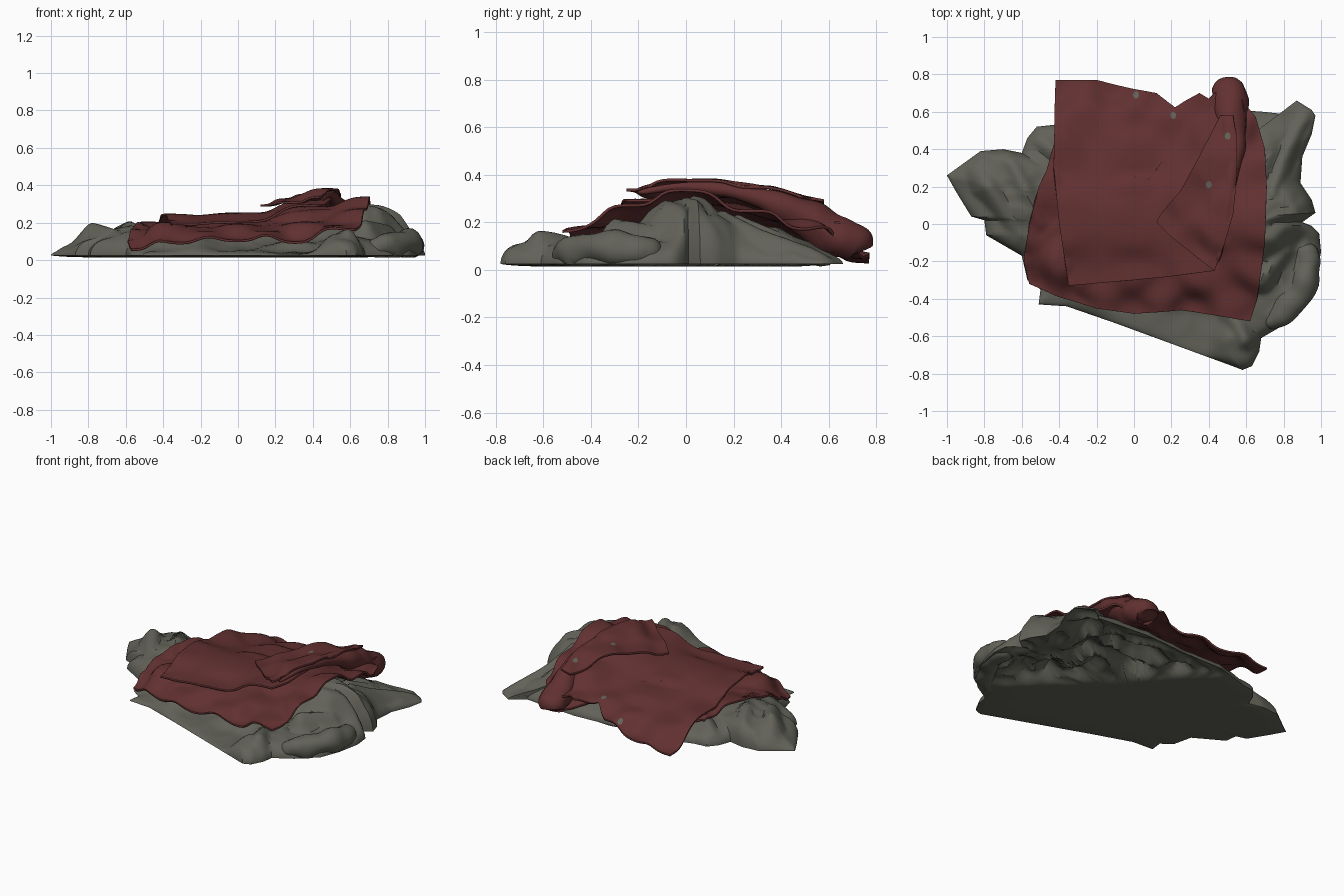
import bpy, math
from mathutils import Vector, noise
from mathutils.bvhtree import BVHTree

if "Cube" in bpy.data.objects:
    bpy.data.objects.remove(bpy.data.objects["Cube"])


def material(name, rgb):
    m = bpy.data.materials.new(name)
    m.diffuse_color = (*rgb, 1)
    m.use_nodes = True
    m.node_tree.nodes["Principled BSDF"].inputs["Base Color"].default_value = m.diffuse_color
    return m


GREY = material("warm grey cloth", (0.122, 0.122, 0.1))
RED = material("dark red cloth", (0.122, 0.03, 0.03))
layers = []          # surfaces already laid down; later cloth rests on them


def finish(name, verts, faces, mat, thick=0.0):
    me = bpy.data.meshes.new(name)
    me.from_pydata(verts, [], faces)
    me.materials.append(mat)
    ob = bpy.data.objects.new(name, me)
    bpy.context.collection.objects.link(ob)
    for o in bpy.context.selected_objects:
        o.select_set(False)
    ob.select_set(True)
    bpy.context.view_layer.objects.active = ob
    bpy.ops.object.shade_smooth_by_angle(angle=math.radians(40))
    if thick:
        mod = ob.modifiers.new("cloth thickness", 'SOLIDIFY')
        mod.thickness = thick
        mod.offset = 0
    layers.append(BVHTree.FromPolygons([Vector(v) for v in verts], faces))
    return ob


def resample(outline, n):
    """Even points along a closed outline, keeping its corners."""
    pts = [Vector(p) for p in outline]
    total = sum((pts[i] - pts[i - 1]).length for i in range(len(pts)))
    out = []
    for i, a in enumerate(pts):
        b = pts[(i + 1) % len(pts)]
        k = max(1, round(n * (b - a).length / total))
        out += [a.lerp(b, j / k) for j in range(k)]
    return out


def blend(anchors, x, y):
    """Smooth height through scattered (x, y, z) anchors."""
    sw = sz = 0.0
    for ax, ay, az in anchors:
        w = 1 / ((x - ax) ** 2 + (y - ay) ** 2 + 0.004) ** 2
        sw += w
        sz += w * az
    return sz / sw


def crease(x, y, scale, seed):
    return 0.5 - 1.6 * abs(noise.noise(Vector((x * scale, y * scale, seed))))


def rest(x, y):
    """Top of everything already laid at x, y."""
    top = 0.0
    for t in layers:
        hit = t.ray_cast(Vector((x, y, 2)), Vector((0, 0, -1)))[0]
        if hit:
            top = max(top, hit.z)
    return top


def rings(outline, centre, height, count, n=170):
    """Concentric mesh filling an outline; height(x, y, t) gives z."""
    rim = resample(outline, n)
    n = len(rim)
    c = Vector(centre)
    verts = [(c.x, c.y, height(c.x, c.y, 0))]
    for k in range(1, count + 1):
        t = math.sin(k / count * math.pi / 2)
        for p in rim:
            q = c.lerp(p, t)
            verts.append((q.x, q.y, height(q.x, q.y, t)))
    faces = [(0, 1 + i, 1 + (i + 1) % n) for i in range(n)]
    for k in range(count - 1):
        a, b = 1 + k * n, 1 + (k + 1) * n
        faces += [(a + i, b + i, b + (i + 1) % n, a + (i + 1) % n) for i in range(n)]
    return verts, faces


def tube(name, path, mat, sides=16, steps=10, lump=0.25):
    """Rolled cloth fold along (x, y, z, radius) points."""
    p = [Vector(q) for q in path]
    p = [2 * p[0] - p[1]] + p + [2 * p[-1] - p[-2]]
    line = []
    for i in range(1, len(p) - 2):
        a, b, c, d = p[i - 1:i + 3]
        for j in range(steps + (i == len(p) - 3)):
            t = j / steps
            line.append(0.5 * (2 * b + (c - a) * t + (2 * a - 5 * b + 4 * c - d) * t * t
                               + (3 * b - a - 3 * c + d) * t ** 3))
    verts, faces = [], []
    m = len(line)
    for i, q in enumerate(line):
        tan = (line[min(i + 1, m - 1)] - line[max(i - 1, 0)]).to_3d().normalized()
        side = Vector((-tan.y, tan.x, 0)).normalized()
        up = tan.cross(side)
        r = q[3] * (0.5, 0.85, 1)[min(i, m - 1 - i, 2)]
        for s in range(sides):
            a = 2 * math.pi * s / sides
            d = side * math.cos(a) + up * math.sin(a)
            v = q.to_3d() + d * r
            v += d * r * lump * noise.noise(v * 9)
            verts.append((v.x, v.y, max(v.z, 0.015)))
    for i in range(m - 1):
        for s in range(sides):
            e = (s + 1) % sides
            faces.append((i * sides + s, i * sides + e, (i + 1) * sides + e, (i + 1) * sides + s))
    faces += [tuple(reversed(range(sides))), tuple(range((m - 1) * sides, m * sides))]
    finish(name, verts, faces, mat)


# Grey cloth heap: crumpled top, flat front underside, bunched back underside
heap_outline = [(-1, .26), (-.95, .17), (-.87, .04), (-.8, .02), (-.79, -.06), (-.6, -.17),
                (-.57, -.3), (-.5, -.35), (-.51, -.43), (-.36, -.44), (-.1, -.53), (.2, -.64),
                (.5, -.75), (.58, -.78), (.63, -.76), (.67, -.68), (.68, -.61), (.8, -.54),
                (.92, -.43), (.97, -.3), (1, -.15), (.99, -.05), (.95, -.01), (.9, .01),
                (.97, .06), (.95, .13), (.89, .22), (.9, .36), (.95, .48), (.97, .58),
                (.95, .61), (.87, .66), (.78, .59), (.69, .6), (.55, .61), (.4, .62), (.1, .6),
                (-.2, .6), (-.43, .53), (-.52, .52), (-.57, .46), (-.6, .38), (-.7, .4), (-.82, .39)]
heap_heights = [(0, 0, .19), (-.3, -.2, .15), (.4, 0, .24), (.7, .02, .29), (.8, .08, .25),
                (.3, -.5, .04), (0, -.48, .05), (.58, -.64, .14), (.75, -.4, .12), (.92, -.2, .13),
                (.85, .4, .11), (.9, .6, .07), (.5, .5, .1), (0, .5, .09), (-.45, .45, .11),
                (-.6, .1, .17), (-.75, .25, .17), (-.9, .25, .1), (-1, .26, .06),
                (-.45, -.4, .05), (-.7, 0, .13), (.3, -.35, .1), (.3, -.62, .035), (.68, .3, .18)]
# Folds as (x, y, height, width) paths
heap_folds = [[(.6, -.72, .1, .06), (.6, -.62, .2, .09), (.5, -.42, .12, .09)],
              [(.7, -.55, .13, .09), (.84, -.42, .165, .1), (.92, -.24, .18, .1), (.92, -.1, .15, .09)],
              [(.68, -.3, .22, .09), (.8, -.14, .2, .09)],
              [(.64, .0, .31, .09), (.76, .04, .31, .1), (.86, .06, .3, .09), (.93, .07, .25, .06)],
              [(.93, .6, .09, .06), (.83, .4, .16, .08), (.74, .16, .27, .1)],
              [(.72, .58, .09, .05), (.73, .38, .17, .07), (.66, .22, .24, .09)],
              [(-.84, .3, .16, .09), (-.78, .2, .21, .1), (-.66, .02, .17, .1), (-.58, -.1, .13, .09)],
              [(-.66, .34, .18, .09), (-.58, .18, .21, .09), (-.5, 0, .17, .09)],
              [(-.52, .46, .14, .08), (-.42, .38, .15, .08), (-.25, .3, .15, .08)]]


def fold_height(x, y):
    best = 0.0
    p = Vector((x, y))
    for path in heap_folds:
        for a, b in zip(path, path[1:]):
            d = Vector((b[0] - a[0], b[1] - a[1]))
            f = max(0, min(1, (p - Vector(a[:2])).dot(d) / d.length_squared))
            dist = (p - Vector(a[:2]) - d * f).length
            z, w = a[2] + (b[2] - a[2]) * f, a[3] + (b[3] - a[3]) * f
            best = max(best, z * math.exp(-(dist / w) ** 2 * 0.8))
    return best


def heap_top(x, y, t):
    h = blend(heap_heights, x, y)
    h += 0.16 * h * crease(x, y, 5, 3.1) + 0.07 * h * crease(x, y, 9, 7.7)
    h = max(h, fold_height(x, y))
    return 0.025 + max(h - 0.025, 0.004) * math.sqrt(max(0, 1 - t ** 9))


def heap_under(x, y, t):
    back = max(0, min(1, (x + y - 0.28) * 9)) * (1 - t ** 8)
    bunch = 0.02 + 0.15 * abs(noise.noise(Vector((x * 6, y * 6, 1))))
    dip = 0.015 * math.exp(-((x - .15) ** 2 + (y - .55) ** 2) / 0.003)
    return max(0, 0.014 + back * bunch - dip) + 0.011 * t ** 12


verts, faces = rings(heap_outline, (0, 0), heap_top, 44, 260)
finish("grey_heap_top", verts, faces, GREY)
verts, faces = rings(heap_outline, (0, 0), heap_under, 30, 260)
finish("grey_heap_underside", verts, [f[::-1] for f in faces], GREY)

# Overhanging grey roll along the right edge
tube("grey_right_roll", [(.7, -.54, .065, .045), (.82, -.45, .08, .07), (.91, -.28, .085, .075),
                         (.92, -.1, .07, .055)], GREY, lump=0.35)


def sheet(name, outline, centre, anchors, gap, seed, wrinkle=0.007):
    """Red cloth layer draped over whatever lies beneath."""
    def z(x, y, t):
        h = blend(anchors, x, y) + wrinkle * crease(x, y, 3, seed)
        return max(h, rest(x, y) + gap, 0.022)
    v, f = rings(outline, centre, z, 26)
    finish(name, v, f, RED, 0.012)


# Lower red layer
sheet("red_lower_layer",
      [(-.43, .42), (-.47, .28), (-.51, .2), (-.56, 0), (-.59, -.2), (-.56, -.32), (-.4, -.39),
       (-.2, -.45), (0, -.48), (.25, -.46), (.45, -.49), (.62, -.52), (.66, -.4), (.7, -.1),
       (.71, .2), (.7, .4), (.65, .57), (.58, .66), (.5, .68), (.2, .5), (-.2, .47)], (.05, .05),
      [(-.56, -.3, .05), (-.58, -.15, .1), (-.57, 0, .17), (-.5, .2, .2), (-.45, .4, .14),
       (-.3, -.42, .09), (0, -.48, .1), (.3, -.46, .09), (.62, -.52, .16), (-.4, -.2, .2),
       (0, -.25, .19), (.35, -.28, .2), (.66, -.25, .27), (.7, 0, .335), (.7, .3, .25),
       (.66, .5, .16), (.5, .68, .06), (0, .1, .22), (.4, .1, .28), (0, .48, .11), (-.3, .47, .1),
       (.55, -.4, .18), (-.2, -.33, .15), (.15, -.36, .15), (.6, .5, .22)],
      0.012, 2.3, 0.004)

# Upper red layer, reaching the floor at the back left corner
sheet("red_upper_layer",
      [(-.42, .77), (-.43, .3), (-.4, 0), (-.35, -.33), (0, -.3), (.2, -.28), (.43, -.25),
       (.5, 0), (.55, .3), (.6, .55), (.58, .67), (.5, .72), (.43, .7), (.4, .67), (.35, .7),
       (.28, .66), (.22, .62), (.12, .7), (0, .72), (-.2, .77)], (.05, .2),
      [(-.42, .77, .03), (-.1, .75, .05), (.15, .69, .1), (.4, .66, .18), (.5, .72, .17),
       (.58, .6, .2), (-.4, .4, .18), (-.4, 0, .24), (-.35, -.33, .19), (0, -.3, .2),
       (.43, -.25, .29), (0, 0, .245), (0, .4, .2), (.4, .1, .31), (.45, .45, .28), (.52, .1, .34),
       (0, .57, .15), (-.25, .55, .14), (.2, .56, .18)],
      0.014, 5.9)

# Rolled red fold running to the back
tube("red_back_roll", [(.45, -.2, .325, .012), (.49, 0, .35, .02), (.52, .25, .32, .035),
                       (.53, .44, .25, .065), (.52, .6, .16, .09), (.505, .71, .105, .085),
                       (.5, .73, .08, .06)], RED, lump=0.25)

# Folded-back red flap on top
sheet("red_top_flap",
      [(.12, .01), (.2, -.07), (.3, -.15), (.43, -.25), (.48, -.12), (.53, .05), (.55, .25),
       (.55, .45), (.53, .58), (.46, .58), (.36, .38), (.25, .18), (.14, .05)], (.4, .1),
      [(.12, .01, .29), (.3, -.15, .305), (.43, -.25, .335), (.46, -.05, .378), (.5, .1, .375),
       (.54, .3, .345), (.53, .52, .3), (.3, .15, .325), (.42, .3, .35), (.46, .56, .27)],
      0.008, 8.2, 0.005)

# Small spots of grey cloth showing through the red
for i, (x, y) in enumerate([(.4, .21), (.5, .47), (.21, .58), (.01, .69)]):
    spot = [(x + .016 * math.cos(k * math.pi / 4), y + .02 * math.sin(k * math.pi / 4)) for k in range(8)]
    v, f = rings(spot, (x, y), lambda px, py, t: rest(px, py) + .0085, 2, 16)
    finish("grey_spot_%d" % (i + 1), v, f, GREY)
